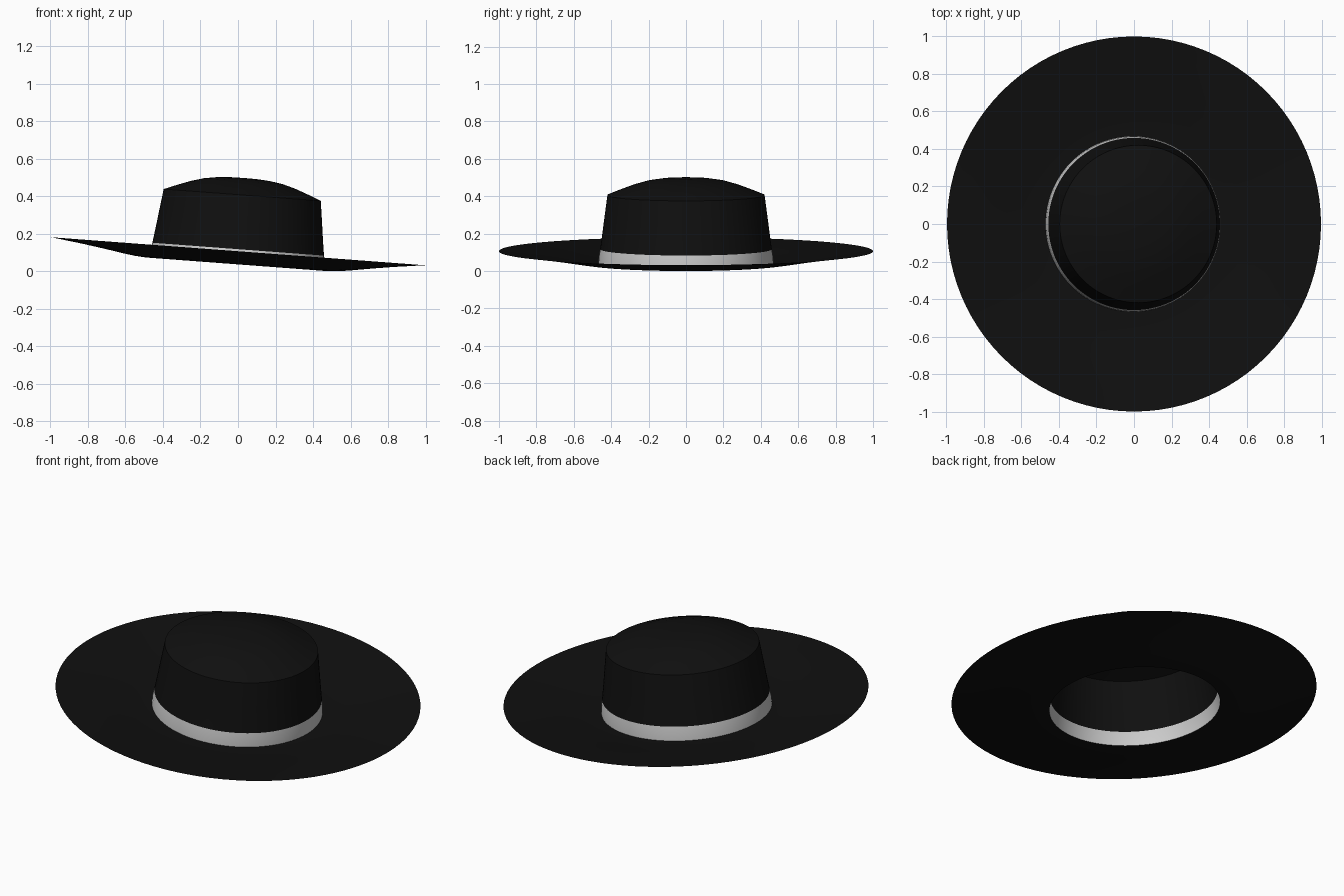
import bpy, bmesh, math
from mathutils import Matrix, Vector

if "Cube" in bpy.data.objects:
    bpy.data.objects.remove(bpy.data.objects["Cube"])

SEGMENTS = 96
TILT = math.atan(0.075)
PIVOT = Vector((0, 0, 0.11))

black = bpy.data.materials.new("black_felt")
black.diffuse_color = (0.005, 0.005, 0.005, 1)
black.use_nodes = True
black.node_tree.nodes["Principled BSDF"].inputs["Base Color"].default_value = black.diffuse_color


def lathe(name, profile, material=None):
    """Spin an open (radius, height) profile, ordered bottom/inside first, into a thin sheet."""
    bm = bmesh.new()
    verts = [bm.verts.new((r, 0, z)) for r, z in profile]
    edges = [bm.edges.new(pair) for pair in zip(verts, verts[1:])]
    bmesh.ops.spin(bm, geom=verts + edges, axis=(0, 0, 1), cent=(0, 0, 0),
                   angle=math.tau, steps=SEGMENTS)
    bmesh.ops.remove_doubles(bm, verts=bm.verts, dist=1e-5)
    bmesh.ops.recalc_face_normals(bm, faces=bm.faces)
    # outward / upward facing sheet
    if sum((f.normal.dot(f.calc_center_median()) * f.calc_area() for f in bm.faces)) < 0:
        bmesh.ops.reverse_faces(bm, faces=bm.faces)
    # whole hat leans down towards +x
    tilt = (Matrix.Translation(PIVOT) @ Matrix.Rotation(TILT, 4, 'Y')
            @ Matrix.Translation(-PIVOT))
    bm.transform(tilt)
    mesh = bpy.data.meshes.new(name)
    bm.to_mesh(mesh)
    bm.free()
    obj = bpy.data.objects.new(name, mesh)
    bpy.context.collection.objects.link(obj)
    if material:
        mesh.materials.append(material)
    bpy.ops.object.select_all(action='DESELECT')
    obj.select_set(True)
    bpy.context.view_layer.objects.active = obj
    bpy.ops.object.shade_smooth_by_angle(angle=math.radians(30))
    return obj


# Wide brim: flat next to the band, sweeping up to the edge
brim = lathe("brim", [(0.468, 0.041), (0.50, 0.042), (0.55, 0.046), (0.60, 0.053),
                      (0.68, 0.066), (0.75, 0.077), (0.83, 0.089), (0.90, 0.098),
                      (0.96, 0.106), (1.00, 0.111)], black)

# Pale ribbon at the foot of the crown
band = lathe("hat_band", [(0.468, 0.041), (0.466, 0.08), (0.459, 0.122)])

# Tapered crown wall with a sharp shoulder and a low domed top
crown = lathe("crown", [(0.459, 0.122), (0.448, 0.20), (0.435, 0.30), (0.42, 0.412),
                        (0.35, 0.440), (0.28, 0.466), (0.21, 0.486), (0.14, 0.497),
                        (0.07, 0.502), (0.0, 0.503)], black)

# Rest the hat on the ground
parts = (brim, band, crown)
low = min(v.co.z for o in parts for v in o.data.vertices)
for o in parts:
    o.data.transform(Matrix.Translation((0, 0, -low)))
